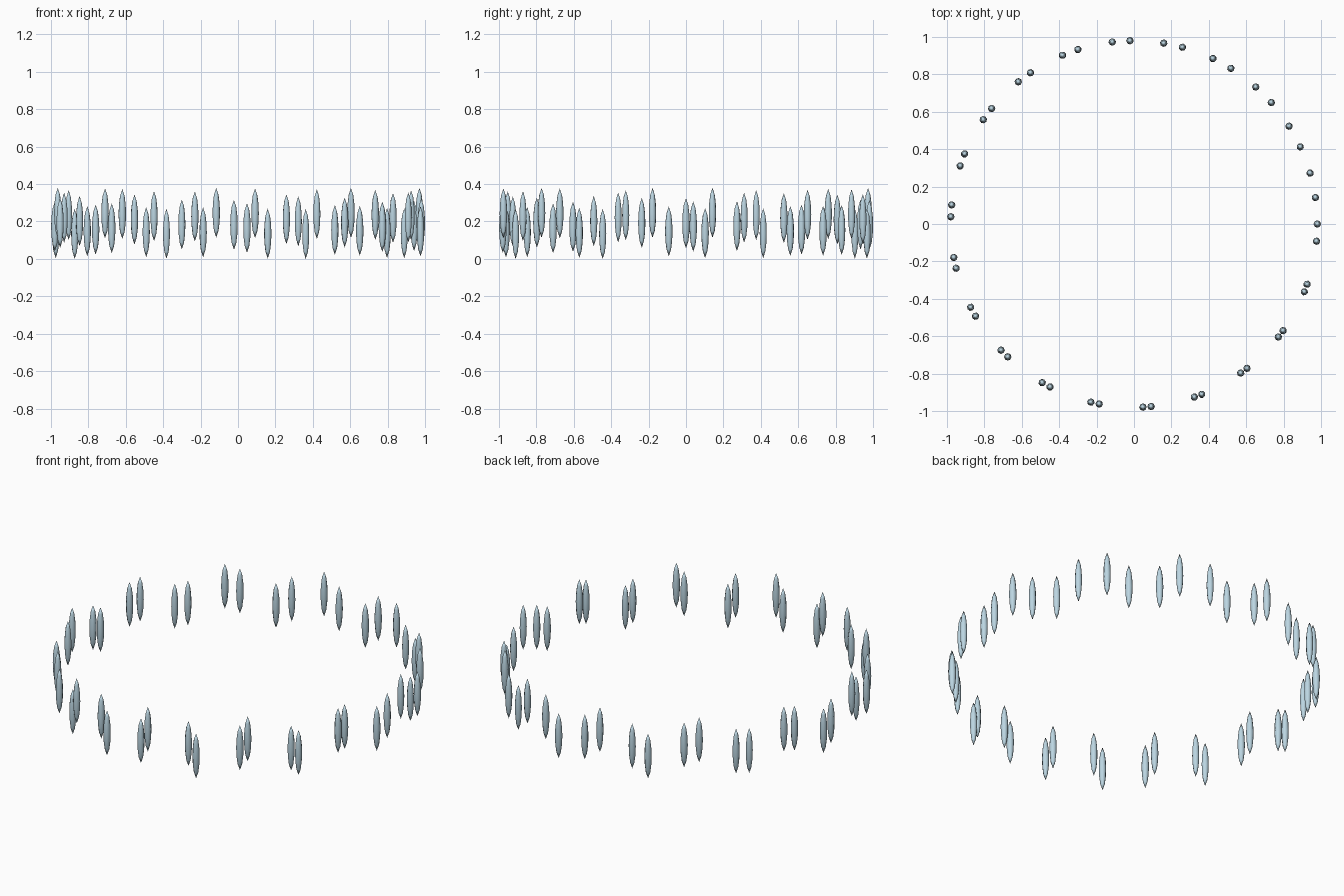
import bpy, bmesh, math

if "Cube" in bpy.data.objects:
    bpy.data.objects.remove(bpy.data.objects["Cube"])

COUNT = 44       # droplets in the ring
RING_R = 0.98    # ring radius
HALF = 0.133     # half height of a droplet
RAD = 0.02       # droplet radius
SWAY = 0.057     # rise and fall of the droplets
SIDES = 8

# One pale blue colour for all droplets
mat = bpy.data.materials.new("pale_blue")
mat.diffuse_color = (0.50, 0.67, 0.76, 1)
mat.use_nodes = True
mat.node_tree.nodes["Principled BSDF"].inputs["Base Color"].default_value = mat.diffuse_color

# Spindle shaped droplet: rings of (height, radius) between two pointed tips
PROFILE = [(-0.72, 0.62), (-0.38, 0.9), (0, 1), (0.38, 0.9), (0.72, 0.62)]
bm = bmesh.new()
rings = []
for h, r in PROFILE:
    rings.append([bm.verts.new((RAD * r * math.cos(math.tau * k / SIDES),
                                RAD * r * math.sin(math.tau * k / SIDES),
                                HALF * h)) for k in range(SIDES)])
bottom = bm.verts.new((0, 0, -HALF))
top = bm.verts.new((0, 0, HALF))
for k in range(SIDES):
    n = (k + 1) % SIDES
    for a, b in zip(rings, rings[1:]):
        bm.faces.new((a[k], a[n], b[n], b[k]))
    bm.faces.new((bottom, rings[0][n], rings[0][k]))
    bm.faces.new((top, rings[-1][k], rings[-1][n]))
for f in bm.faces:
    f.smooth = True
mesh = bpy.data.meshes.new("droplet")
bm.to_mesh(mesh)
bm.free()
mesh.materials.append(mat)

# Ring of droplets, with a small drift in angle and a wave in height
for i in range(COUNT):
    a = math.tau * i / COUNT + 0.05 * math.sin(3.1 * i)
    ob = bpy.data.objects.new(f"droplet_{i + 1}", mesh)
    ob.location = (RING_R * math.cos(a), RING_R * math.sin(a),
                   HALF + SWAY + SWAY * math.sin(1.7 * i))
    ob.rotation_euler.z = a
    bpy.context.collection.objects.link(ob)
